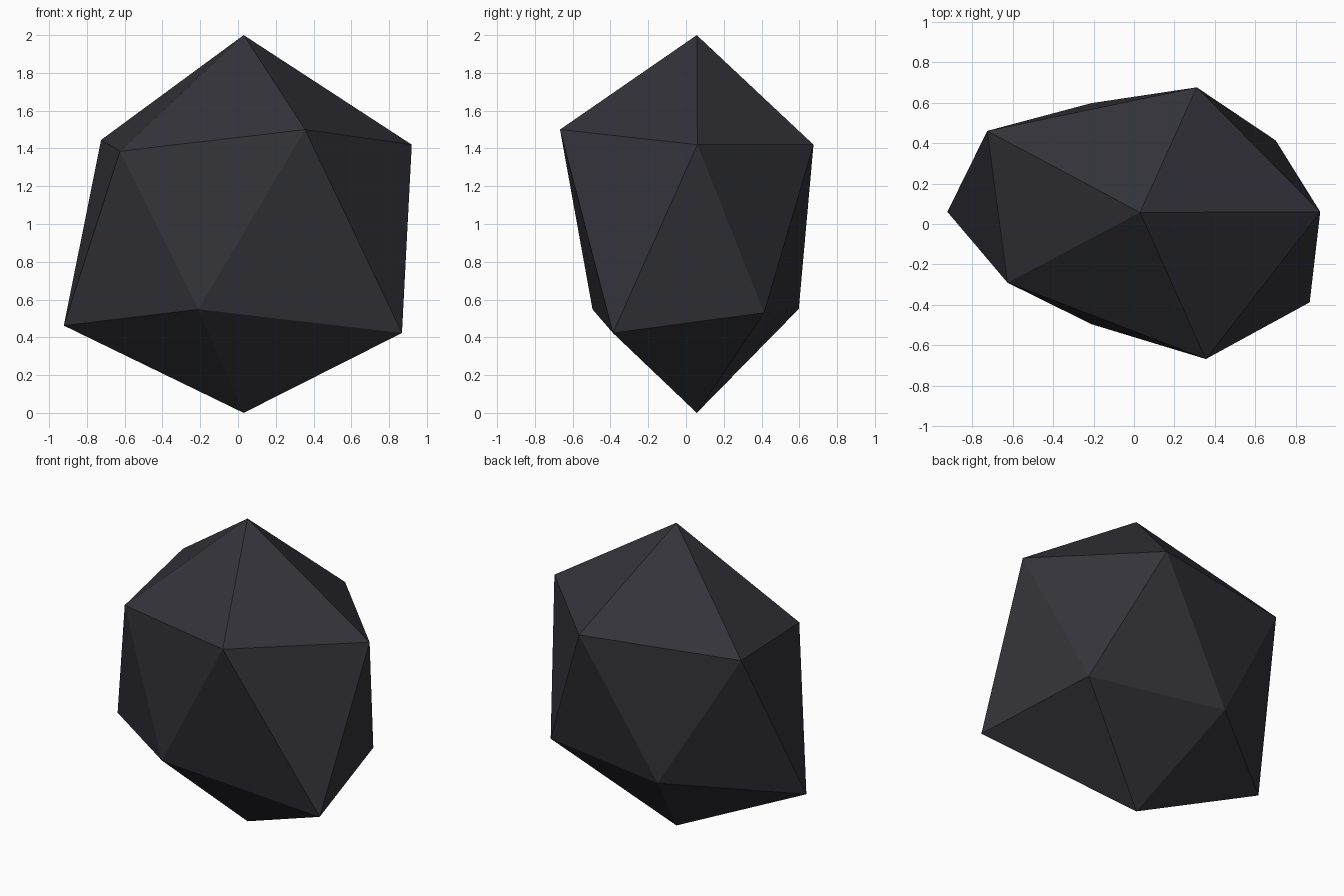
import bpy

if "Cube" in bpy.data.objects:
    bpy.data.objects.remove(bpy.data.objects["Cube"])

# Faceted stone: a distorted icosahedron with two poles and two staggered rings
top, bottom = (0.03, 0.057, 2.0), (0.03, 0.057, 0.0)
upper = [(0.92, 0.06, 1.42), (0.31, 0.675, 1.42), (-0.725, 0.46, 1.445),
         (-0.625, -0.29, 1.385), (0.355, -0.667, 1.50)]
lower = [(0.70, 0.413, 0.53), (-0.21, 0.597, 0.55), (-0.922, 0.06, 0.462),
         (-0.21, -0.495, 0.548), (0.868, -0.387, 0.423)]

verts = [top] + upper + lower + [bottom]
faces = []
for i in range(5):
    j = (i + 1) % 5
    u, v, a, b = 1 + i, 1 + j, 6 + i, 6 + j
    faces += [(0, u, v), (u, a, v), (a, b, v), (11, b, a)]

mesh = bpy.data.meshes.new("stone")
mesh.from_pydata(verts, [], faces)
mesh.update()

# Single dark slate colour, flat faces
mat = bpy.data.materials.new("dark slate")
mat.diffuse_color = (0.033, 0.033, 0.042, 1)
mat.use_nodes = True
mat.node_tree.nodes["Principled BSDF"].inputs["Base Color"].default_value = mat.diffuse_color
mesh.materials.append(mat)
stone = bpy.data.objects.new("stone", mesh)
bpy.context.collection.objects.link(stone)
